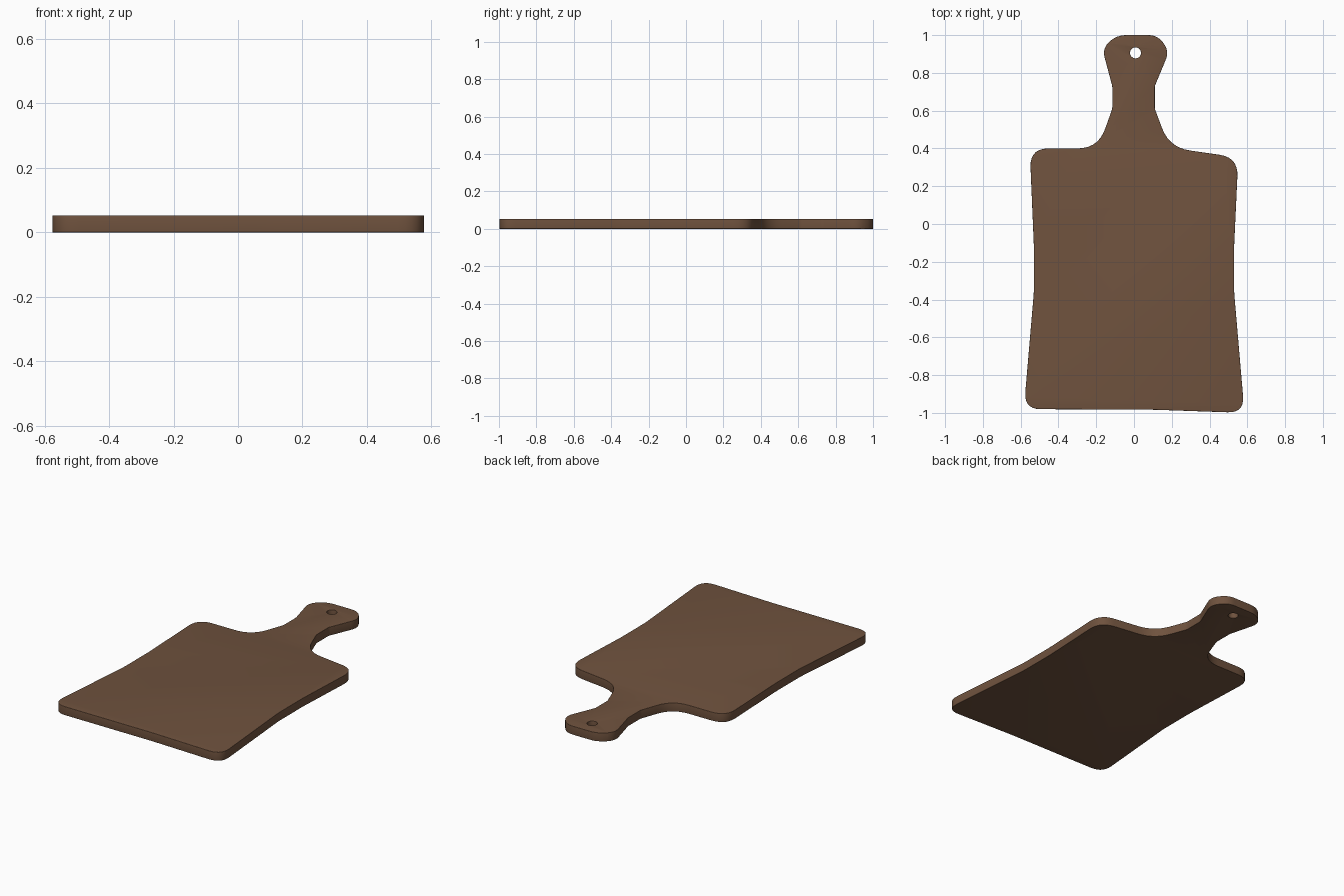
import bpy, bmesh, math
from mathutils import Vector

if "Cube" in bpy.data.objects:
    bpy.data.objects.remove(bpy.data.objects["Cube"])

THICK = 0.053

wood = bpy.data.materials.new("brown wood")
wood.diffuse_color = (0.16, 0.085, 0.048, 1)
wood.use_nodes = True
wood.node_tree.nodes["Principled BSDF"].inputs["Base Color"].default_value = wood.diffuse_color

# outline corners: x, y, rounding distance (counter-clockwise from bottom left)
corners = [
    (-0.583, -0.980, 0.09), (0.10, -0.983, 0.05), (0.585, -1.0, 0.09),
    (0.53, -0.36, 0.03), (0.53, -0.12, 0.03), (0.552, 0.352, 0.10),
    (0.187, 0.405, 0.11), (0.11, 0.61, 0.01), (0.11, 0.73, 0.01),
    (0.187, 0.915, 0.05), (0.125, 1.0, 0.05),
    (-0.10, 1.0, 0.06), (-0.167, 0.925, 0.045), (-0.115, 0.73, 0.01),
    (-0.115, 0.61, 0.01), (-0.19, 0.40, 0.11), (-0.552, 0.40, 0.10),
    (-0.53, -0.12, 0.03), (-0.53, -0.36, 0.03),
]


def rounded(corners, steps=7):
    """Replace each corner by a short curve."""
    pts = []
    n = len(corners)
    for i, (x, y, d) in enumerate(corners):
        c = Vector((x, y))
        a = c + (Vector(corners[i - 1][:2]) - c).normalized() * d
        b = c + (Vector(corners[(i + 1) % n][:2]) - c).normalized() * d
        for k in range(steps + 1):
            t = k / steps
            pts.append(a * (1 - t) ** 2 + c * 2 * t * (1 - t) + b * t * t)
    return pts


# board with handle
bm = bmesh.new()
face = bm.faces.new([bm.verts.new((p.x, p.y, 0)) for p in rounded(corners)])
ext = bmesh.ops.extrude_face_region(bm, geom=[face])
top = [v for v in ext["geom"] if isinstance(v, bmesh.types.BMVert)]
bmesh.ops.translate(bm, verts=top, vec=(0, 0, THICK))
if not any(f for f in bm.faces if f.is_valid and f.calc_center_median().z < 0.001):
    bm.faces.new([v for v in bm.verts if v.co.z < 0.001])
bmesh.ops.remove_doubles(bm, verts=bm.verts, dist=0.0005)
bmesh.ops.recalc_face_normals(bm, faces=bm.faces)
mesh = bpy.data.meshes.new("cutting_board")
bm.to_mesh(mesh)
bm.free()
mesh.materials.append(wood)
board = bpy.data.objects.new("cutting_board", mesh)
bpy.context.collection.objects.link(board)

# hanging hole
bpy.ops.mesh.primitive_cylinder_add(vertices=32, radius=0.029, depth=0.3,
                                    location=(0.008, 0.906, THICK / 2))
cutter = bpy.context.object
cutter.name = "hole_cutter"
cutter.hide_render = True

cut = board.modifiers.new("hole", "BOOLEAN")
cut.operation = "DIFFERENCE"
cut.solver = "EXACT"
cut.object = cutter

# softened rims
bev = board.modifiers.new("rims", "BEVEL")
bev.width = 0.012
bev.segments = 4
bev.limit_method = "ANGLE"
bev.angle_limit = math.radians(50)

bpy.ops.object.select_all(action="DESELECT")
board.select_set(True)
bpy.context.view_layer.objects.active = board
bpy.ops.object.modifier_apply(modifier="hole")
bpy.ops.object.modifier_apply(modifier="rims")
bpy.ops.object.shade_smooth_by_angle(angle=math.radians(40))
bpy.data.objects.remove(cutter)
